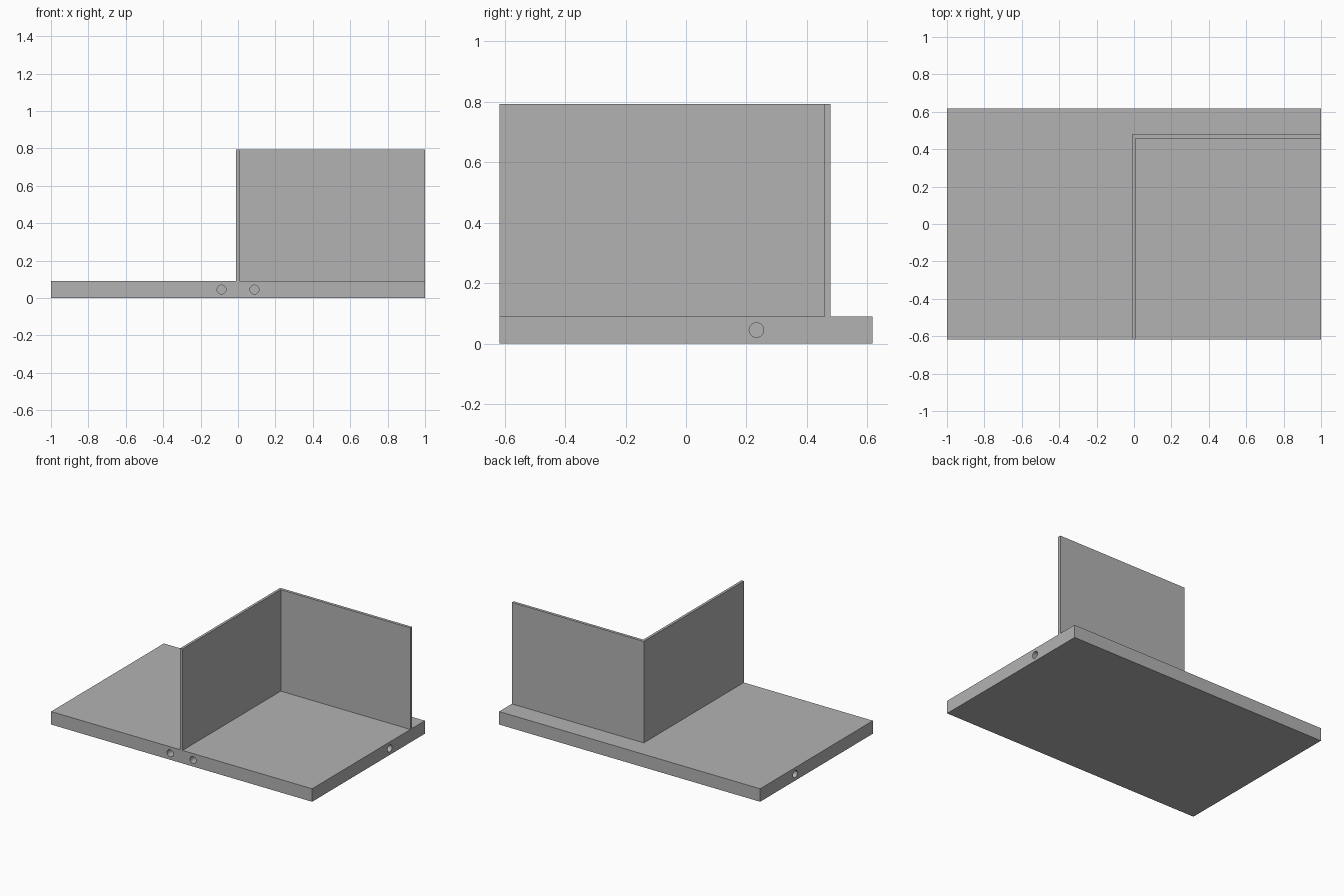
import bpy, bmesh, math
from mathutils import Matrix, Vector

cube = bpy.data.objects.get("Cube")
if cube:
    bpy.data.objects.remove(cube, do_unlink=True)

grey = bpy.data.materials.new("plain grey")
grey.use_nodes = True
colour = (0.45, 0.45, 0.45, 1)
grey.diffuse_color = colour
grey.node_tree.nodes["Principled BSDF"].inputs["Base Color"].default_value = colour

HALF_X, HALF_Y = 1.0, 0.617
SLAB_TOP, WALL_TOP = 0.09, 0.793
HOLE_RADIUS, HOLE_DEPTH = 0.024, 0.2


def add_object(name, bm):
    bmesh.ops.recalc_face_normals(bm, faces=bm.faces)
    mesh = bpy.data.meshes.new(name)
    bm.to_mesh(mesh)
    bm.free()
    mesh.materials.append(grey)
    obj = bpy.data.objects.new(name, mesh)
    bpy.context.collection.objects.link(obj)
    return obj


def extrude_outline(name, outline, bottom, top):
    bm = bmesh.new()
    face = bm.faces.new([bm.verts.new((x, y, bottom)) for x, y in outline])
    result = bmesh.ops.extrude_face_region(bm, geom=[face])
    verts = [v for v in result["geom"] if isinstance(v, bmesh.types.BMVert)]
    bmesh.ops.translate(bm, verts=verts, vec=(0, 0, top - bottom))
    return add_object(name, bm)


def combine(target, tool, operation):
    mod = target.modifiers.new(operation.lower(), 'BOOLEAN')
    mod.operation, mod.object, mod.solver = operation, tool, 'EXACT'
    bpy.context.view_layer.objects.active = target
    bpy.ops.object.modifier_apply(modifier=mod.name)
    bpy.data.objects.remove(tool, do_unlink=True)


def drill(target, x, y, direction):
    # Blind round hole, centred on the edge face
    turn = Vector(direction).to_track_quat('Z', 'Y').to_matrix().to_4x4()
    place = Matrix.Translation((x, y, SLAB_TOP / 2)) @ turn
    bm = bmesh.new()
    bmesh.ops.create_cone(bm, cap_ends=True, segments=32, radius1=HOLE_RADIUS,
                          radius2=HOLE_RADIUS, depth=2 * HOLE_DEPTH, matrix=place)
    cutter = add_object("hole_cutter", bm)
    cutter.hide_render = True
    combine(target, cutter, 'DIFFERENCE')


# Base slab
base = extrude_outline("base_with_walls", [(-HALF_X, -HALF_Y), (HALF_X, -HALF_Y),
                                           (HALF_X, HALF_Y), (-HALF_X, HALF_Y)], 0, SLAB_TOP)

# L-shaped pair of thin walls, flush with the front and left edges
outer_x, inner_x = -0.011, 0.007
outer_y, inner_y = 0.478, 0.458
walls = extrude_outline("walls", [(outer_x, -HALF_Y), (inner_x, -HALF_Y), (inner_x, inner_y),
                                  (HALF_X, inner_y), (HALF_X, outer_y), (outer_x, outer_y)],
                        SLAB_TOP / 2, WALL_TOP)
combine(base, walls, 'UNION')

# Two holes in the front edge, one in each side edge
for side in (-1, 1):
    drill(base, side * 0.088, -HALF_Y, (0, 1, 0))
    drill(base, side * HALF_X, 0.233, (-side, 0, 0))

bpy.ops.object.select_all(action='DESELECT')
base.select_set(True)
bpy.context.view_layer.objects.active = base
bpy.ops.object.shade_smooth_by_angle(angle=math.radians(30))
